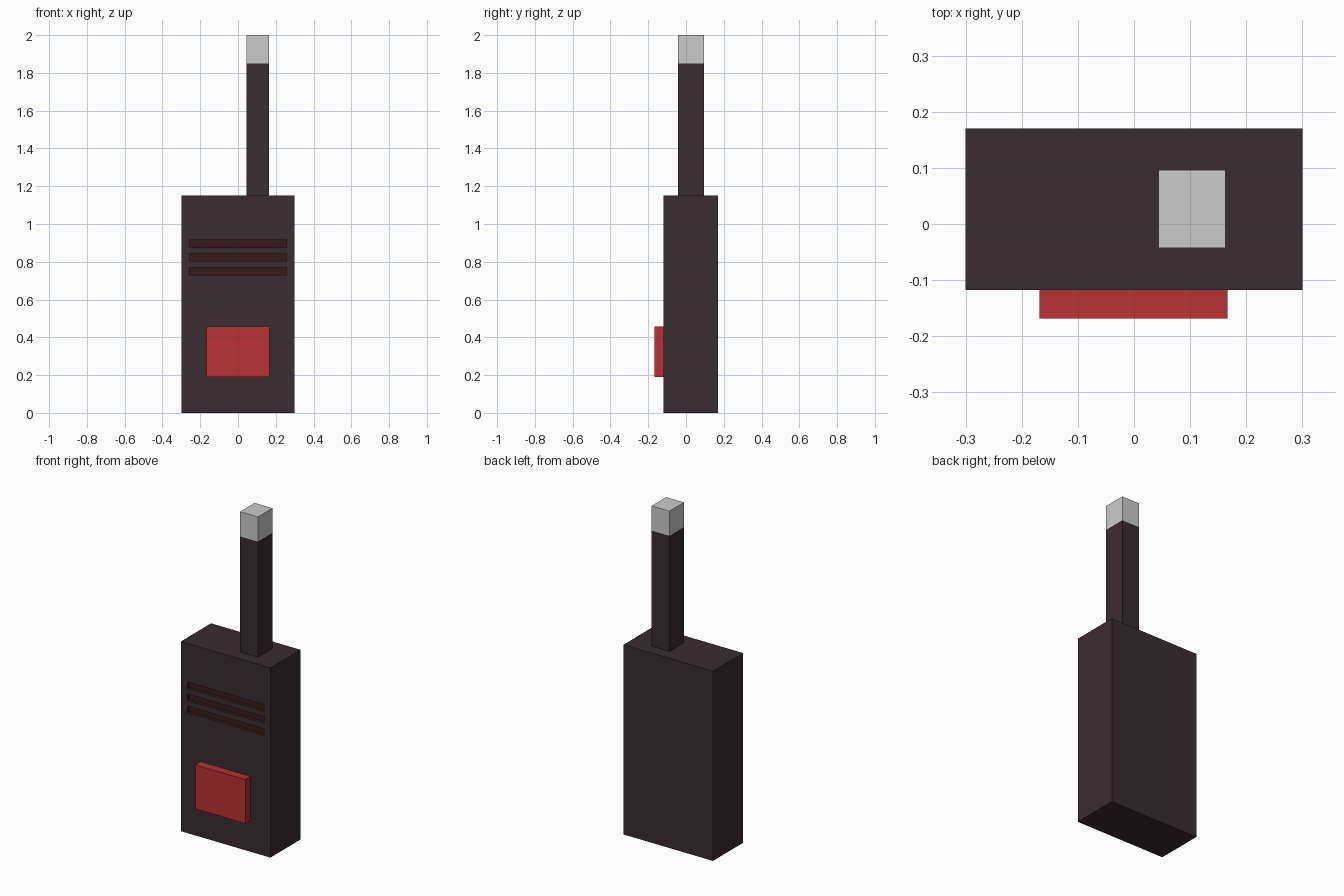
import bpy
import bmesh
from mathutils import Matrix, Vector

if "Cube" in bpy.data.objects:
    bpy.data.objects.remove(bpy.data.objects["Cube"])


def material(name, rgb):
    m = bpy.data.materials.new(name)
    m.diffuse_color = (*rgb, 1)
    m.use_nodes = True
    m.node_tree.nodes["Principled BSDF"].inputs["Base Color"].default_value = m.diffuse_color
    return m


def boxes(name, spans, mats=(), index=0):
    """One object made of boxes, each given as (x0, x1, y0, y1, z0, z1)."""
    bm = bmesh.new()
    for x0, x1, y0, y1, z0, z1 in spans:
        centre = Vector((x0 + x1, y0 + y1, z0 + z1)) / 2
        size = Matrix.Diagonal((x1 - x0, y1 - y0, z1 - z0, 1))
        bmesh.ops.create_cube(bm, size=1, matrix=Matrix.Translation(centre) @ size)
    for f in bm.faces:
        f.material_index = index
    mesh = bpy.data.meshes.new(name)
    for m in mats:
        mesh.materials.append(m)
    bm.to_mesh(mesh)
    bm.free()
    ob = bpy.data.objects.new(name, mesh)
    bpy.context.collection.objects.link(ob)
    return ob


case = material("dark_case", (0.042, 0.025, 0.030))
slot = material("slot_brown", (0.038, 0.012, 0.011))
red = material("button_red", (0.48, 0.030, 0.036))

FRONT, BACK, TOP = -0.118, 0.17, 1.15

# Handset case
body = boxes("body", [(-0.3, 0.3, FRONT, BACK, 0, TOP)], (case, slot))

# Three recessed speaker slots cut into the front
slots = [(-0.257, 0.257, FRONT - 0.05, FRONT + 0.02, z - 0.02, z + 0.02)
         for z in (0.75, 0.823, 0.896)]
cutter = boxes("speaker_slot_cutter", slots, (case, slot), index=1)
cutter.hide_render = True
cutter.display_type = 'WIRE'
cut = body.modifiers.new("speaker_slots", 'BOOLEAN')
cut.operation = 'DIFFERENCE'
cut.solver = 'EXACT'
cut.object = cutter

# Talk button on the front
boxes("talk_button", [(-0.168, 0.167, -0.168, FRONT, 0.19, 0.457)], (red,))

# Antenna with its grey tip
boxes("antenna", [(0.044, 0.163, -0.043, 0.096, TOP, 1.85)], (case,))
boxes("antenna_tip", [(0.044, 0.163, -0.043, 0.096, 1.85, 2.0)])
